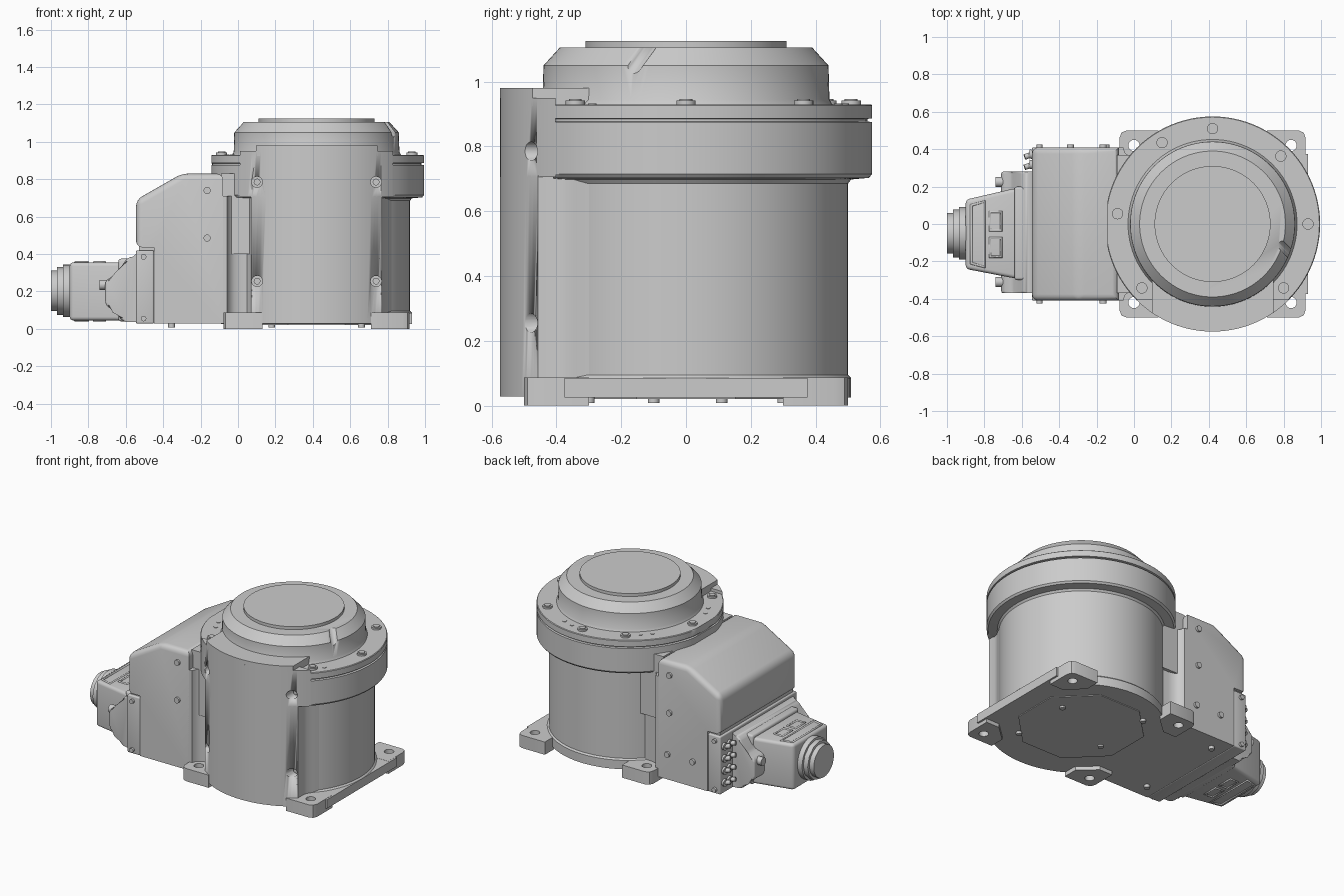
import bpy, bmesh, math
from mathutils import Vector, Matrix

if "Cube" in bpy.data.objects:
    bpy.data.objects.remove(bpy.data.objects["Cube"])

CX = 0.42  # axis of the round body
BOLT_SEG = 20


def finish(name, bm, angle=35):
    bmesh.ops.recalc_face_normals(bm, faces=bm.faces)
    me = bpy.data.meshes.new(name)
    bm.to_mesh(me)
    bm.free()
    ob = bpy.data.objects.new(name, me)
    bpy.context.collection.objects.link(ob)
    bpy.ops.object.select_all(action='DESELECT')
    bpy.context.view_layer.objects.active = ob
    ob.select_set(True)
    bpy.ops.object.shade_smooth_by_angle(angle=math.radians(angle))
    return ob


def prism(name, pts, lo, hi, axis='z', bevel=0, pick=None):
    """Extrude a 2D outline along z (xy outline) or y (xz outline)."""
    bm = bmesh.new()
    put = (lambda a, b, c: (a, b, c)) if axis == 'z' else (lambda a, b, c: (a, c, b))
    rings = [[bm.verts.new(put(a, b, c)) for a, b in pts] for c in (lo, hi)]
    n = len(pts)
    for i in range(n):
        j = (i + 1) % n
        bm.faces.new((rings[0][i], rings[0][j], rings[1][j], rings[1][i]))
    bm.faces.new(rings[0])
    bm.faces.new(rings[1])
    if bevel:
        edges = [e for e in bm.edges if pick is None or all(pick(v.co) for v in e.verts)]
        bmesh.ops.bevel(bm, geom=edges, offset=bevel, segments=4, profile=0.5, affect='EDGES')
    return finish(name, bm)


def rect(x0, x1, y0, y1):
    return [(x0, y0), (x1, y0), (x1, y1), (x0, y1)]


def lathe(name, prof, n=96, clip=None):
    bm = bmesh.new()
    rings = []
    for r, z in prof:
        rings.append([bm.verts.new((CX + r * math.cos(2 * math.pi * i / n),
                                    r * math.sin(2 * math.pi * i / n), z)) for i in range(n)])
    for a, b in zip(rings, rings[1:]):
        for i in range(n):
            j = (i + 1) % n
            bm.faces.new((a[i], a[j], b[j], b[i]))
    bm.faces.new(rings[0])
    bm.faces.new(rings[-1])
    if clip:
        for v in bm.verts:
            v.co.x = max(v.co.x, clip[0])
            v.co.y = max(v.co.y, clip[1])
    return finish(name, bm)


def cyls(name, items, n=BOLT_SEG):
    """One object made of several cylinders: (start, end, radius)."""
    bm = bmesh.new()
    for p0, p1, r in items:
        a, b = Vector(p0), Vector(p1)
        rot = (b - a).to_track_quat('Z', 'Y').to_matrix().to_4x4()
        bmesh.ops.create_cone(bm, cap_ends=True, segments=n, radius1=r, radius2=r,
                              depth=(b - a).length, matrix=Matrix.Translation((a + b) / 2) @ rot)
    return finish(name, bm)


def cut(ob, items):
    cutter = cyls("cutter", items)
    cutter.hide_render = True
    m = ob.modifiers.new("cut", 'BOOLEAN')
    m.operation, m.object, m.solver = 'DIFFERENCE', cutter, 'EXACT'
    bpy.context.view_layer.objects.active = ob
    bpy.ops.object.modifier_apply(modifier=m.name)
    bpy.data.objects.remove(cutter)


def arc(r, half, n=32):
    """Front arc of the cover from -half to +half in x."""
    t = math.asin(half / r)
    return [(CX + r * math.sin(-t + 2 * t * i / n), -r * math.cos(-t + 2 * t * i / n)) for i in range(n + 1)]


# round body with skirt and bolted double flange
lathe("main_body", [(.51, .025), (.51, .085), (.5, .095), (.5, .685), (.51, .698), (.565, .703),
                    (.575, .715), (.575, .875), (.56, .877), (.56, .885), (.575, .887), (.575, .926),
                    (.571, .93)], clip=(-.143, -.41))

# rotating head and top disc
head = lathe("rotating_head", [(.455, .925), (.443, .945), (.44, 1.05), (.39, 1.105)])
u = Vector((.943, -.333, 0))
side = Vector((.333, .943, 0))
mid = Vector((CX, 0, 1.08)) + u * .425
tilt = (u * -.05 + Vector((0, 0, .055)) + side * .025) * 1.2
cut(head, [(mid - tilt, mid + tilt, .026)])
lathe("top_disc", [(.31, 1.1), (.31, 1.125)])

# front cover: narrow lower column, wide upper band, raised top
fil = [(.35, -.40), (.358, -.37), (.378, -.34), (.40, -.30)]
lower = prism("front_cover_lower", arc(.575, .35) + [(CX + a, b) for a, b in fil] +
              [(CX - a, b) for a, b in reversed(fil)], .028, .71)
upper = prism("front_cover_upper", arc(.575, .41), .705, .95)
prism("front_cover_top", arc(.575, .325) + [(CX + .325, -.29), (CX - .325, -.29)], .925, .98)
bolts = []
for ob, z in ((lower, .255), (upper, .785)):
    hx = [CX - .318, CX + .318]
    cut(ob, [((x, -.7, z), (x, -.415, z), .029) for x in hx])
    bolts += [((x, -.40, z), (x, -.435, z), .018) for x in hx]
cyls("cover_bolts", bolts)

# flange bolts and small holes
spots = [(.42, .51), (.15, .435), (.785, .363), (.93, 0), (-.088, .055), (.042, -.342), (.80, -.342)]
cyls("flange_bolts", [((x, y, .92), (x, y, .942), .03) for x, y in spots] +
     [((x, y, .92), (x, y, .947), .02) for x, y in spots])
small = [(.512, .49), (.582, .47), (.035, .31), (.087, .365), (-.06, -.123), (-.032, -.192), (.85, -.29)]
cyls("flange_plugs", [((x, y, .92), (x, y, .933), .013) for x, y in small])

# base plate and four drilled feet
prism("base_plate", rect(-.075, .93, -.375, .375), .025, .085)
for sx in (-1, 1):
    for sy in (-1, 1):
        x = lambda d: CX + sx * d
        pts = [(x(.29), sy * .5), (x(.46), sy * .5), (x(.487), sy * .489), (x(.498), sy * .46),
               (x(.498), sy * .3), (x(.40), sy * .3), (x(.29), sy * .40)]
        foot = prism("foot", pts, 0, .086)
        cut(foot, [((x(.42), sy * .42, -.1), (x(.42), sy * .42, .2), .03)])

# bottom access panel and screws under the housing
prism("bottom_panel", [(CX + .4 * math.cos(math.pi * (i + .5) / 4), .4 * math.sin(math.pi * (i + .5) / 4))
                       for i in range(8)], .02, .03)
under = [(-.355, -.3), (-.355, .31), (.18, -.1), (.18, .3), (.66, -.3), (.66, .11)]
cyls("bottom_screws", [((x, y, .008), (x, y, .04), .018) for x, y in under])

# side terminal housing with sloped top
prism("terminal_housing", [(-.45, .028), (-.45, .435), (-.545, .435), (-.545, .69), (-.3, .83),
                           (-.08, .83), (-.08, .028)], -.41, .41, 'y', .035,
      lambda c: (c.x < -.2 and c.z > .6) or (c.z > .8) or (c.x < -.5))
prism("housing_rear", rect(-.09, .1, -.37, .37), .4, .83)
neck = [(-.09, .41), (-.058, .41), (-.048, .38), (-.02, .358), (.02, .349), (.10, .349)]
prism("housing_neck", neck + [(a, -b) for a, b in reversed(neck)], .028, .71)
prism("connector_plate", rect(-.545, -.45, -.41, .41), .028, .42, bevel=.008)
prism("plate_core", rect(-.53, -.44, -.39, .39), .3, .5)

# screws on both sides of the housing
sc = []
for s in (-1, 1):
    for x, z, r in ((-.165, .74, .019), (-.165, .485, .019), (-.505, .385, .015), (-.505, .055, .015)):
        sc.append(((x, s * .4, z), (x, s * .425, z), r))
sc += [((x, .4, z), (x, .425, z), .019) for x, z in ((-.15, .2), (-.34, .2))]
cyls("housing_screws", sc)

# plug: side wings, tapered hood, raised frames
prism("plug_wings", [(-.54, .035), (-.54, .405), (-.575, .385), (-.60, .37), (-.65, .29), (-.70, .265),
                     (-.71, .245), (-.71, .14), (-.70, .12), (-.66, .095), (-.625, .05), (-.60, .035)],
      -.37, .28, 'y', .012, lambda c: c.x < -.55)
prism("plug_hood", [(-.9, -.24), (-.9, .13), (-.64, .19), (-.55, .19), (-.55, -.29), (-.64, -.29)],
      .045, .355, bevel=.02)
prism("plug_shoulder", rect(-.64, -.55, -.30, .20), .04, .375, bevel=.015)


def frame(name, pts, z):
    cu = bpy.data.curves.new(name, 'CURVE')
    cu.dimensions, cu.bevel_depth, cu.bevel_resolution = '3D', .009, 2
    sp = cu.splines.new('POLY')
    sp.points.add(len(pts) - 1)
    for p, (a, b) in zip(sp.points, pts):
        p.co = (a, b, z, 1)
    sp.use_cyclic_u = True
    bpy.context.collection.objects.link(bpy.data.objects.new(name, cu))


for z in (.353, .047):
    frame("hood_frame", [(-.87, -.21), (-.87, .10), (-.80, .12), (-.80, -.23)], z)
    for s in (-1, 1):
        frame("hood_frame_small", [(-.77, -.055 + s * .02), (-.77, -.055 + s * .12),
                                   (-.71, -.055 + s * .12), (-.71, -.055 + s * .02)], z)
cyls("plug_bolts", [((-.74, y, .235), (-.6, y, .235), .027) for y in (.225, -.31)])

# stepped cable gland
gy, gz = -.05, .203
cyls("gland", [((-.935, gy, gz), (-.88, gy, gz), .14), ((-1, gy, gz), (-.92, gy, gz), .108)], 48)
cyls("gland_nut", [((-.968, gy, gz), (-.92, gy, gz), .128)], 12)

# row of small air fittings beside the plug
fit = []
for i in range(4):
    for y in (.315, .37):
        z = .10 + i * .082
        fit += [((-.53, y, z), (-.562, y + .005, z), .024), ((-.55, y, z), (-.585, y - .012, z + .005), .015)]
cyls("air_fittings", fit)
